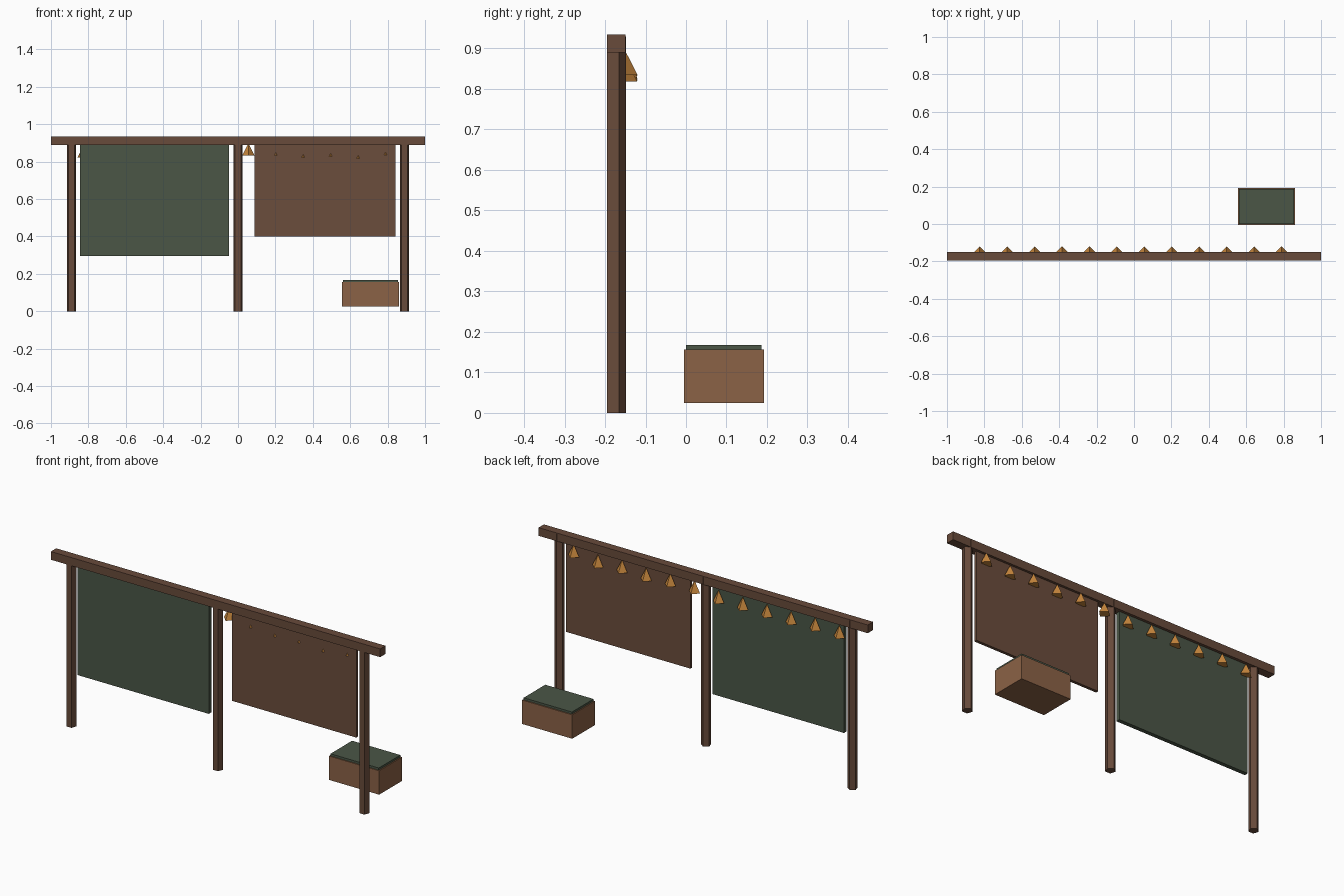
import bpy
from math import pi

if "Cube" in bpy.data.objects:
    bpy.data.objects.remove(bpy.data.objects["Cube"], do_unlink=True)


def material(name, r, g, b):
    m = bpy.data.materials.new(name)
    m.use_nodes = True
    m.diffuse_color = (r, g, b, 1)
    m.node_tree.nodes["Principled BSDF"].inputs["Base Color"].default_value = (r, g, b, 1)
    return m


timber = material("dark timber", 0.14, 0.07, 0.043)
brown_cloth = material("brown cloth", 0.147, 0.074, 0.045)
green_cloth = material("green cloth", 0.069, 0.093, 0.061)
crate_wood = material("crate wood", 0.258, 0.122, 0.061)
amber = material("amber", 0.56, 0.235, 0.045)


def finish(name, mat):
    ob = bpy.context.object
    ob.name = name
    ob.data.materials.append(mat)
    return ob


def box(name, mat, x, y, z):
    """Box spanning the given (low, high) ranges."""
    spans = (x, y, z)
    bpy.ops.mesh.primitive_cube_add(size=1, location=[(a + b) / 2 for a, b in spans])
    ob = finish(name, mat)
    ob.scale = [b - a for a, b in spans]
    bpy.ops.object.transform_apply(location=False, rotation=False, scale=True)


# Frame: top beam on three five-sided posts, one corner to the back
box("top_beam", timber, (-1, 1), (-0.195, -0.149), (0.89, 0.935))
for side, x in (("right", -0.89), ("middle", 0), ("left", 0.89)):
    bpy.ops.mesh.primitive_cylinder_add(vertices=5, radius=0.026, depth=0.93,
                                        location=(x, -0.174, 0.465))
    finish(side + "_post", timber)

# Hanging cloth panels
box("green_panel", green_cloth, (-0.845, -0.047), (-0.186, -0.164), (0.295, 0.9))
box("brown_panel", brown_cloth, (0.087, 0.843), (-0.178, -0.162), (0.4, 0.9))

# Row of small pyramid lanterns at slightly uneven heights
heights = (0.822, 0.825, 0.82, 0.82, 0.82, 0.818,
           0.833, 0.832, 0.823, 0.828, 0.818, 0.835)
for i, z in enumerate(heights):
    bpy.ops.mesh.primitive_cone_add(vertices=4, radius1=0.033, depth=0.065,
                                    location=(-0.825 + i * 0.1467, -0.153, z + 0.0325))
    finish(f"lantern_{i + 1}", amber)

# Crate with a cushion lid
box("crate", crate_wood, (0.556, 0.861), (-0.005, 0.193), (0.025, 0.156))
box("crate_lid", green_cloth, (0.562, 0.855), (0, 0.187), (0.156, 0.168))
